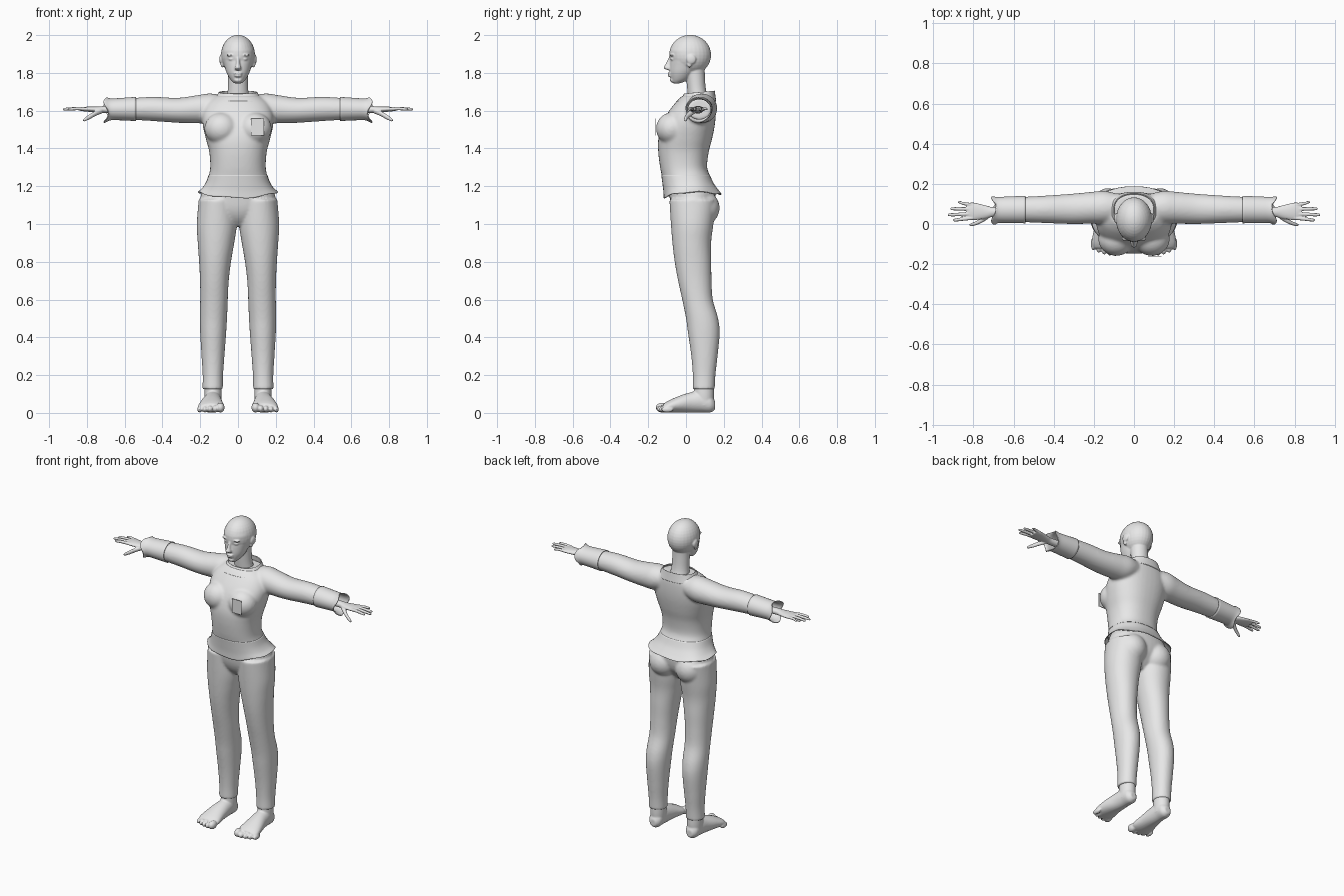
import bpy, bmesh, math
from mathutils import Matrix, Vector

grey = bpy.data.materials.new("plain_grey")
grey.diffuse_color = (0.8, 0.8, 0.8, 1)
SIDES = 40


def smooth_rows(rows, steps=5):
    """Catmull-Rom interpolation between section rows."""
    out = []
    n = len(rows)
    for i in range(n - 1):
        a, b, c, d = (rows[max(i - 1, 0)], rows[i], rows[i + 1], rows[min(i + 2, n - 1)])
        for k in range(steps):
            t = k / steps
            out.append([0.5 * (2 * q + (r - p) * t + (2 * p - 5 * q + 4 * r - s) * t * t
                               + (3 * q - p - 3 * r + s) * t ** 3)
                        for p, q, r, s in zip(a, b, c, d)])
    out.append(list(rows[-1]))
    return out


def loft(bm, rows, axis="z", side=1, power=2.0, capped=True, warp=None):
    """Rows: position on axis, two centre coordinates, two radii."""
    rings = []
    rows = smooth_rows(rows)
    for i, (t, u, v, ru, rv) in enumerate(rows):
        ring = []
        for k in range(SIDES):
            a = 2 * math.pi * k / SIDES
            c, s = math.cos(a), math.sin(a)
            p = u + ru * math.copysign(abs(c) ** (2 / power), c)
            q = v + rv * math.copysign(abs(s) ** (2 / power), s)
            co = {"z": (p, q, t), "x": (t, p, q), "y": (p, t, q)}[axis]
            co = Vector(co)
            if warp:
                co += Vector(warp(a, i / (len(rows) - 1)))
            co.x *= side
            ring.append(bm.verts.new(co))
        rings.append(ring)
    for r0, r1 in zip(rings, rings[1:]):
        for k in range(SIDES):
            j = (k + 1) % SIDES
            bm.faces.new((r0[k], r0[j], r1[j], r1[k]))
    if capped:
        bm.faces.new(rings[0])
        bm.faces.new(rings[-1])


def ball(bm, loc, radii):
    m = Matrix.Translation(loc) @ Matrix.Diagonal((*radii, 1))
    bmesh.ops.create_uvsphere(bm, u_segments=28, v_segments=18, radius=1, matrix=m)


def finish(bm, name, voxel=0, relax=0, wall=0):
    bmesh.ops.recalc_face_normals(bm, faces=bm.faces)
    me = bpy.data.meshes.new(name)
    bm.to_mesh(me)
    bm.free()
    ob = bpy.data.objects.new(name, me)
    bpy.context.collection.objects.link(ob)
    if voxel:
        m = ob.modifiers.new("blend", "REMESH")
        m.mode, m.voxel_size, m.use_smooth_shade = "VOXEL", voxel, True
        m = ob.modifiers.new("relax", "SMOOTH")
        m.factor, m.iterations = 0.5, relax
    if wall:
        m = ob.modifiers.new("cloth", "SOLIDIFY")
        m.thickness, m.offset = wall, -1
    me.materials.append(grey)
    for f in me.polygons:
        f.use_smooth = True
    return ob


def fb(z, front, back, rx):
    """Torso row from front and back depth."""
    return (z, 0, (front + back) / 2, rx, (back - front) / 2)


def limb(z, x0, x1, y0, y1):
    return (z, (x0 + x1) / 2, (y0 + y1) / 2, (x1 - x0) / 2, (y1 - y0) / 2)


# Head: cranium, face, neck, features
bm = bmesh.new()
ball(bm, (0, 0.022, 1.895), (0.09, 0.111, 0.106))
loft(bm, [(1.745, 0, -0.05, .02, .02), (1.765, 0, -0.032, .04, .047), (1.80, 0, -0.018, .06, .068),
          (1.84, 0, -0.004, .073, .082), (1.88, 0, .005, .083, .088), (1.92, 0, .01, .085, .096),
          (1.96, 0, .015, .068, .075)])
loft(bm, [(1.62, 0, .075, .068, .06), (1.70, 0, .058, .055, .05), (1.78, 0, .05, .053, .05),
          (1.85, 0, .045, .055, .055)])
loft(bm, [(1.815, 0, -.088, .014, .011), (1.827, 0, -.097, .017, .021), (1.85, 0, -.09, .010, .016),
          (1.885, 0, -.079, .009, .011)])
ball(bm, (0, -.085, 1.797), (.023, .013, .006))
ball(bm, (0, -.083, 1.785), (.021, .013, .007))
ball(bm, (0, -.068, 1.762), (.022, .017, .014))
for s in (1, -1):
    ball(bm, (s * .035, -.073, 1.894), (.027, .013, .007))
    ball(bm, (s * .034, -.066, 1.873), (.017, .016, .008))
    ball(bm, (s * .089, .028, 1.872), (.010, .025, .026))
    ball(bm, (s * .083, .018, 1.846), (.009, .013, .018))
finish(bm, "head", 0.0045, 2)

# Shirt: torso, bust and sleeves blended together
SLEEVE = [(.08, .08, 1.62, .07, .062), (.15, .083, 1.613, .082, .078), (.22, .08, 1.607, .079, .074),
          (.32, .075, 1.602, .075, .066), (.45, .073, 1.609, .068, .064), (.57, .072, 1.609, .062, .057)]
bm = bmesh.new()
loft(bm, [fb(1.20, -.12, .15, .175), fb(1.25, -.127, .13, .157), fb(1.30, -.137, .112, .147),
          fb(1.38, -.147, .12, .152), fb(1.45, -.147, .138, .17), fb(1.52, -.13, .152, .186),
          fb(1.58, -.102, .158, .188), fb(1.64, -.058, .158, .165), fb(1.68, -.02, .152, .115)], power=2.3)
for s in (1, -1):
    ball(bm, (s * .088, -.075, 1.505), (.09, .084, .085))
    loft(bm, SLEEVE, "x", s)
finish(bm, "shirt", 0.008, 8)

# Flared shirt hem, open below
bm = bmesh.new()


def hem_dip(a, t):
    s = math.sin(a)
    return (0, 0, -t * t * (.032 if s < 0 else .012) * s * s + .004 * t * math.sin(6 * a))


loft(bm, [fb(1.26, -.131, .126, .155), fb(1.22, -.125, .145, .170), fb(1.19, -.12, .168, .19),
          fb(1.17, -.118, .188, .213)], power=2.3, capped=False, warp=hem_dip)
finish(bm, "shirt_hem", wall=0.004)

# Collar, standing higher at the back
bm = bmesh.new()
loft(bm, [fb(1.65, -.052, .16, .142), fb(1.675, -.024, .156, .118), fb(1.702, -.01, .152, .102)],
     power=2.3, capped=False,
     warp=lambda a, t: (0, 0, .008 * t * math.sin(a) - .004 * t))
finish(bm, "collar", wall=0.005)

# Open sleeve cuffs with a ruffled edge
for s, label in ((1, "left"), (-1, "right")):
    bm = bmesh.new()
    loft(bm, [(.54, .072, 1.609, .0635, .059), (.62, .071, 1.608, .061, .054),
              (.675, .07, 1.607, .060, .053), (.70, .066, 1.604, .066, .064)], "x", s, capped=False,
         warp=lambda a, t: (.012 * t ** 6 * math.sin(3 * a + .6), 0, 0))
    finish(bm, label + "_cuff", wall=0.005)

    # Hand with palm, four fingers and thumb
    bm = bmesh.new()
    loft(bm, [(.62, .065, 1.605, .026, .021), (.70, .06, 1.606, .024, .019), (.74, .06, 1.606, .033, .016),
              (.80, .063, 1.608, .044, .013), (.835, .063, 1.608, .04, .009)], "x", s)
    for y0, y1, tip, r in ((.096, .108, .878, .008), (.074, .076, .915, .009),
                           (.051, .046, .928, .009), (.030, .020, .902, .009)):
        loft(bm, [(.80, y0, 1.609, r, r), (.85, (y0 + y1) / 2, 1.611, r, r),
                  (tip - .012, y1, 1.608, r * .85, r * .8), (tip, y1, 1.607, r * .45, r * .4)], "x", s)
    loft(bm, [(.72, .045, 1.60, .014, .014), (.755, .022, 1.585, .014, .014),
              (.785, .005, 1.568, .010, .013), (.81, -.003, 1.554, .008, .010),
              (.82, -.005, 1.549, .004, .005)], "x", s)
    finish(bm, label + "_hand", 0.0035, 2)

    # Foot with ankle, heel and five toes
    bm = bmesh.new()
    loft(bm, [(.154, .132, .04, .02, .022), (.13, .132, .05, .04, .047), (.08, .133, .06, .045, .057),
              (.03, .135, .056, .05, .054), (-.03, .14, .047, .06, .045), (-.09, .142, .034, .069, .032),
              (-.12, .143, .026, .06, .022)], "y", s)
    loft(bm, [(.04, .132, .095, .043, .05), (.10, .132, .095, .046, .053), (.17, .132, .095, .045, .05)],
         "z", s)
    for i in range(5):
        r = .022 if i == 0 else .0165 - .001 * i
        ball(bm, (s * (.093 + .0275 * i), -.128 + .003 * i * i * .6, r + .006), (r, .032, r + .004))
    finish(bm, label + "_foot", 0.005, 2)

# Trousers: pelvis, seat and both legs blended
bm = bmesh.new()
loft(bm, [(.99, 0, .03, .04, .05), (1.03, 0, .03, .13, .085), (1.08, 0, .035, .185, .112),
          (1.15, 0, .035, .197, .123), (1.21, 0, .025, .168, .12)], power=2.2)
for s in (1, -1):
    ball(bm, (s * .093, .082, 1.085), (.093, .096, .095))
    loft(bm, [limb(1.13, .012, .208, -.088, .16), limb(1.0, .006, .218, -.08, .145),
              limb(.9, .02, .213, -.072, .133), limb(.8, .037, .206, -.06, .134),
              limb(.7, .049, .201, -.042, .135), limb(.6, .054, .2, -.02, .142),
              limb(.5, .058, .202, 0, .17), limb(.42, .063, .2, .011, .178),
              limb(.3, .072, .193, .028, .167), limb(.2, .079, .187, .036, .156),
              limb(.125, .08, .188, .036, .152)], "z", s, power=2.1)
finish(bm, "trousers", 0.008, 4)

# Chest badge plate
bm = bmesh.new()
bmesh.ops.create_cube(bm, size=1, matrix=Matrix.Translation((.104, -.160, 1.514))
                      @ Matrix.Diagonal((.068, .003, .09, 1)))
badge = finish(bm, "badge")
for f in badge.data.polygons:
    f.use_smooth = False
